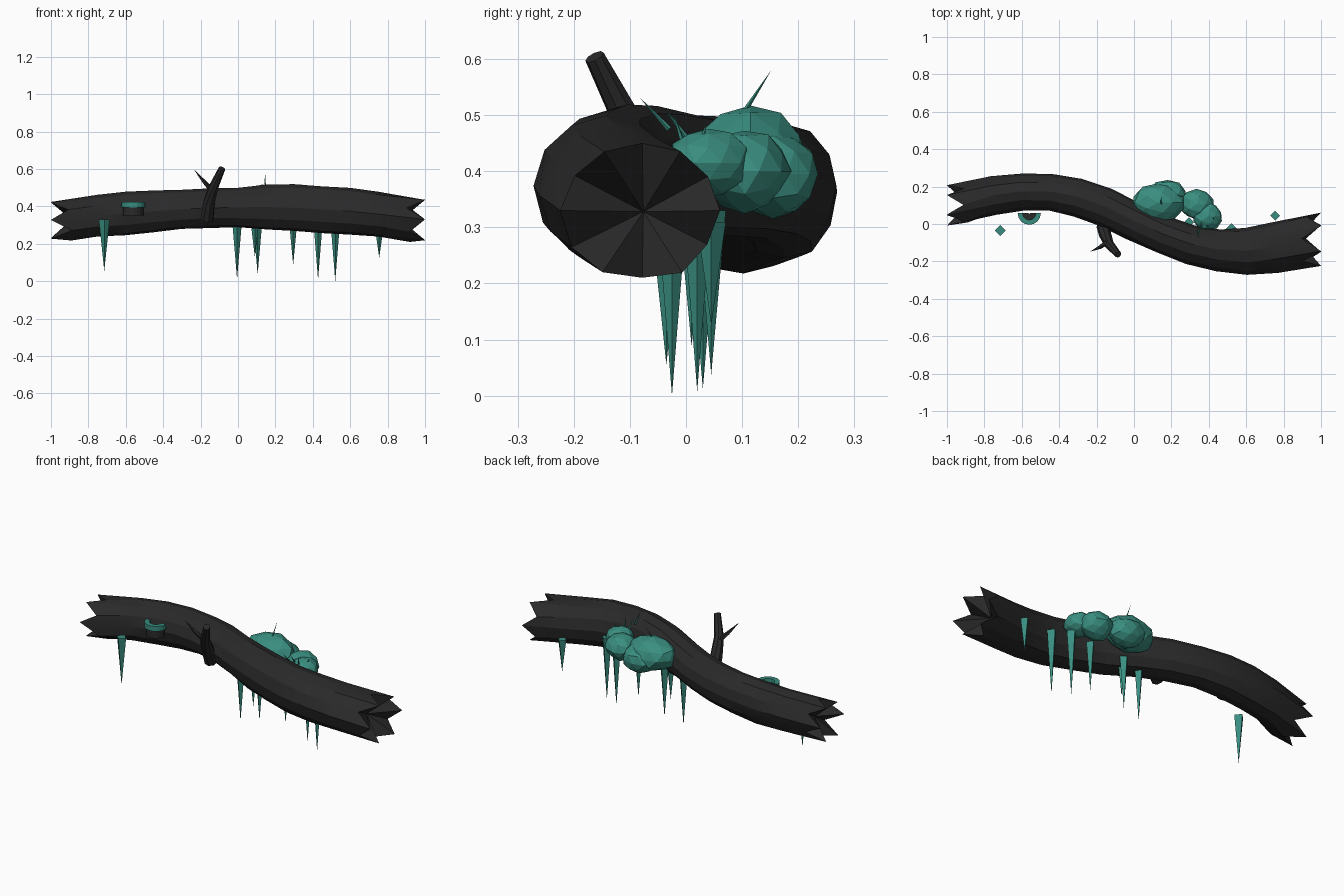
import bpy, bmesh, math, random
from mathutils import Vector, Matrix

if "Cube" in bpy.data.objects:
    bpy.data.objects.remove(bpy.data.objects["Cube"])

random.seed(4)


def material(name, rgb):
    m = bpy.data.materials.new(name)
    m.diffuse_color = (*rgb, 1)
    m.use_nodes = True
    m.node_tree.nodes["Principled BSDF"].inputs["Base Color"].default_value = m.diffuse_color
    return m


BARK = material("dark bark", (0.023, 0.023, 0.023))
TEAL = material("teal moss", (0.042, 0.27, 0.215))


def finish(name, bm, mat, smooth=None):
    bmesh.ops.recalc_face_normals(bm, faces=bm.faces[:])
    me = bpy.data.meshes.new(name)
    bm.to_mesh(me)
    bm.free()
    me.materials.append(mat)
    ob = bpy.data.objects.new(name, me)
    bpy.context.collection.objects.link(ob)
    if smooth:
        bpy.ops.object.select_all(action='DESELECT')
        ob.select_set(True)
        bpy.context.view_layer.objects.active = ob
        bpy.ops.object.shade_smooth_by_angle(angle=math.radians(smooth))
    return ob


def tube(name, path, radii, sides, mat, smooth=None):
    """Tapered tube along a path; a zero radius gives a point."""
    pts = [Vector(p) for p in path]
    bm = bmesh.new()
    rings = []
    for i, p in enumerate(pts):
        d = pts[min(i + 1, len(pts) - 1)] - pts[max(i - 1, 0)]
        q = d.to_track_quat('Z', 'Y')
        rings.append([bm.verts.new(p + q @ Vector((radii[i] * math.cos(a), radii[i] * math.sin(a), 0)))
                      for a in (2 * math.pi * k / sides for k in range(sides))])
    for a, b in zip(rings, rings[1:]):
        for k in range(sides):
            n = (k + 1) % sides
            bm.faces.new((a[k], a[n], b[n], b[k]))
    bm.faces.new(rings[0])
    bm.faces.new(rings[-1])
    bmesh.ops.remove_doubles(bm, verts=bm.verts[:], dist=1e-5)
    return finish(name, bm, mat, smooth)


# Log: winding trunk with splintered, hollowed ends (x, y, z, ry, rz)
stations = [(-0.91, 0.115, 0.335, 0.108, 0.112), (-0.75, 0.155, 0.35, 0.100, 0.115),
            (-0.6, 0.175, 0.362, 0.096, 0.121), (-0.45, 0.173, 0.374, 0.096, 0.115),
            (-0.3, 0.145, 0.384, 0.100, 0.108), (-0.15, 0.092, 0.391, 0.101, 0.108),
            (0.0, 0.018, 0.394, 0.098, 0.110), (0.15, -0.052, 0.397, 0.098, 0.124),
            (0.3, -0.106, 0.394, 0.102, 0.130), (0.45, -0.136, 0.384, 0.108, 0.130),
            (0.6, -0.143, 0.374, 0.122, 0.128), (0.75, -0.122, 0.357, 0.130, 0.124),
            (0.88, -0.092, 0.340, 0.133, 0.122)]
SIDES = 12
wobble = [random.uniform(0.95, 1.04) for _ in range(SIDES)]
bm = bmesh.new()
rings = []


def log_ring(x, y, z, ry, rz, tilt, shift=lambda k: 0.0):
    ring = []
    for k in range(SIDES):
        a = 2 * math.pi * k / SIDES
        w = wobble[k] * random.uniform(0.98, 1.02)
        oy = ry * w * math.cos(a)
        ring.append(bm.verts.new((x - tilt * oy + shift(k), y + oy / math.hypot(1, tilt) * 1.03,
                                  z + rz * w * math.sin(a))))
    return ring


left_tips = [-0.085 if k % 2 == 0 else random.uniform(0.0, 0.03) for k in range(SIDES)]
right_tips = [0.10 if k % 2 == 0 else random.uniform(-0.01, 0.03) for k in range(SIDES)]
rings.append(log_ring(-0.915, 0.102, 0.328, 0.104, 0.112, 0, lambda k: left_tips[k]))
for i, s in enumerate(stations[1:-1], 1):
    p, n = stations[i - 1], stations[i + 1]
    rings.append(log_ring(*s, (n[1] - p[1]) / (n[0] - p[0]) * 0.8))
rings.append(log_ring(0.90, -0.078, 0.330, 0.136, 0.126, 0, lambda k: right_tips[k]))
for a, b in zip(rings, rings[1:]):
    for k in range(SIDES):
        n = (k + 1) % SIDES
        bm.faces.new((a[k], a[n], b[n], b[k]))
for ring, c in ((rings[0], (-0.89, 0.105, 0.33)), (rings[-1], (0.87, -0.076, 0.328))):
    mid = bm.verts.new(c)
    for k in range(SIDES):
        bm.faces.new((ring[k], ring[(k + 1) % SIDES], mid))
for v in bm.verts:
    v.co.x = max(-1, min(1, v.co.x))
finish("log", bm, BARK, 22)

# Broken branch with a side twig
tube("branch", [(-0.165, -0.01, 0.33), (-0.155, -0.055, 0.42), (-0.132, -0.11, 0.50), (-0.085, -0.163, 0.604)],
     [0.036, 0.033, 0.026, 0.018], 8, BARK, 30)
tube("twig", [(-0.135, -0.09, 0.48), (-0.18, -0.122, 0.53), (-0.235, -0.148, 0.597)], [0.015, 0.011, 0.0], 5, BARK)


# Shelf fungus on the front: dark cup with a teal rim
def half_ring(name, r_in, r_out, z0, z1, mat):
    bm = bmesh.new()
    cols = []
    for k in range(9):
        a = math.pi + math.pi * k / 8
        c, s = math.cos(a), math.sin(a)
        cols.append([bm.verts.new((-0.56 + r * c, 0.058 + r * s, z))
                     for r, z in ((r_in, z0), (r_out, z0), (r_out, z1), (r_in, z1))])
    for a, b in zip(cols, cols[1:]):
        for k in range(4):
            n = (k + 1) % 4
            bm.faces.new((a[k], a[n], b[n], b[k]))
    bm.faces.new(cols[0])
    bm.faces.new(cols[-1])
    finish(name, bm, mat)


half_ring("fungus_cup", 0.004, 0.054, 0.352, 0.403, BARK)
half_ring("fungus_rim", 0.036, 0.062, 0.395, 0.424, TEAL)

# Moss clumps: faceted, slightly lumpy blobs
clumps = [((0.13, 0.115, 0.425), (0.142, 0.105, 0.090)), ((0.18, 0.155, 0.395), (0.105, 0.080, 0.078)),
          ((0.335, 0.105, 0.400), (0.092, 0.080, 0.074)), ((0.395, 0.040, 0.415), (0.078, 0.076, 0.062))]
for i, (c, r) in enumerate(clumps):
    bm = bmesh.new()
    bmesh.ops.create_icosphere(bm, subdivisions=2, radius=1)
    for v in bm.verts:
        v.co *= random.uniform(0.93, 1.05)
        v.co = Vector(c) + Vector([v.co[j] * r[j] for j in range(3)])
    finish(f"moss_clump_{i + 1}", bm, TEAL)

# Thin sprouts on the moss
sprouts = [((0.145, 0.10, 0.50), (0.145, 0.152, 0.58)), ((0.345, -0.03, 0.475), (0.345, -0.083, 0.532)),
           ((0.36, 0.0, 0.46), (0.36, -0.04, 0.515)), ((0.39, -0.005, 0.45), (0.40, -0.025, 0.51)),
           ((0.42, 0.03, 0.46), (0.43, 0.035, 0.485))]
for i, (a, b) in enumerate(sprouts):
    tube(f"sprout_{i + 1}", [a, b], [0.005, 0.0], 4, TEAL)

# Hanging icicles: four-sided spikes (x, y, top, tip, radius)
icicles = [(-0.715, -0.035, 0.33, 0.055, 0.029), (-0.005, 0.03, 0.33, 0.012, 0.027),
           (0.09, 0.01, 0.33, 0.13, 0.024), (0.105, 0.045, 0.33, 0.038, 0.026),
           (0.295, 0.01, 0.36, 0.088, 0.026), (0.428, 0.02, 0.37, 0.008, 0.029),
           (0.52, -0.025, 0.36, 0.0, 0.029), (0.755, 0.045, 0.31, 0.125, 0.026)]
for i, (x, y, top, tip, r) in enumerate(icicles):
    tube(f"icicle_{i + 1}", [(x, y, top), (x, y, tip)], [r, 0.0], 4, TEAL)
